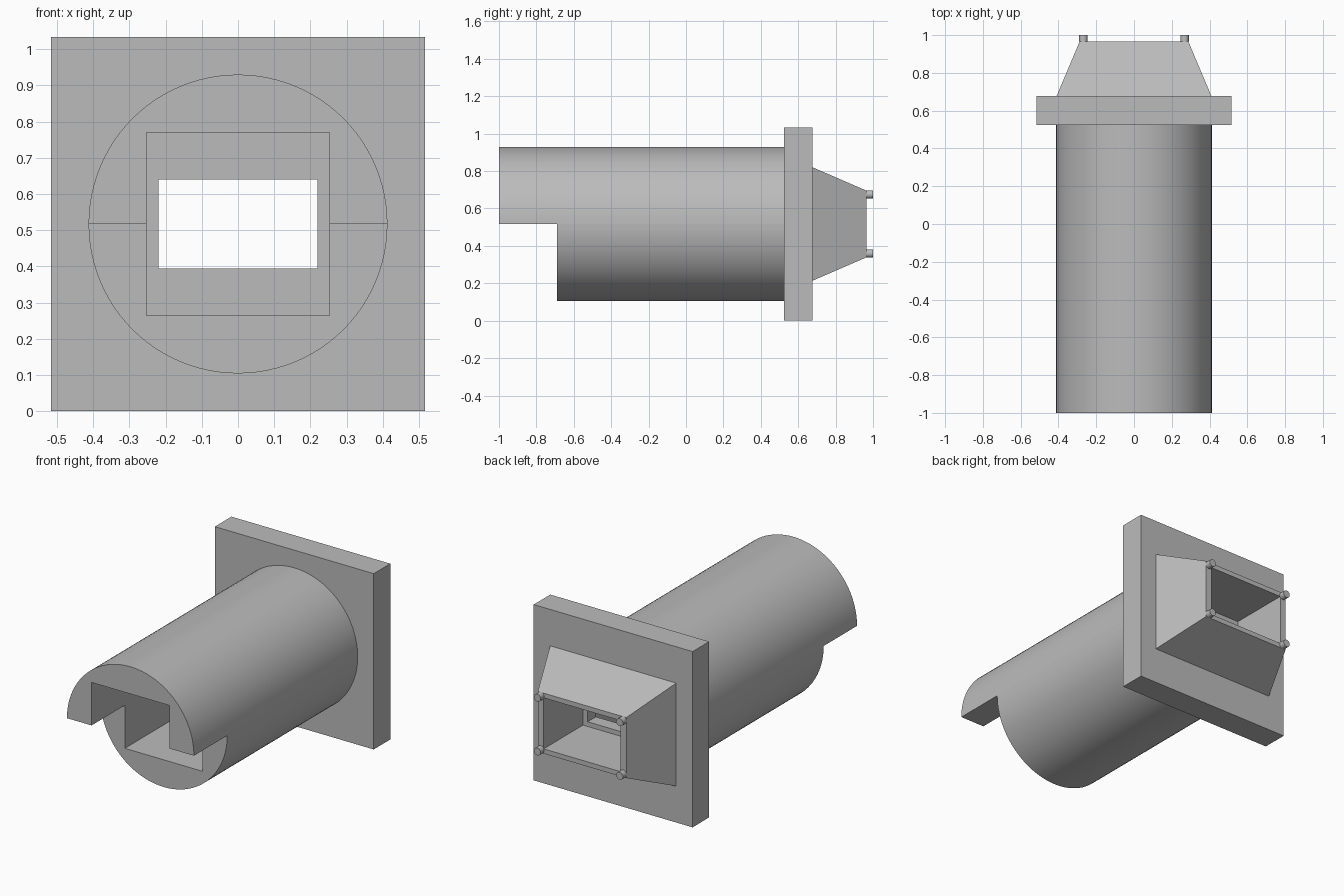
import bpy, bmesh, math

if "Cube" in bpy.data.objects:
    bpy.data.objects.remove(bpy.data.objects["Cube"], do_unlink=True)

AXIS = 0.517            # height of the barrel axis
RADIUS = 0.413
BORE = 0.253            # half size of the square bore
PLATE_FRONT, PLATE_BACK, FUNNEL_END = 0.523, 0.677, 0.966

grey = bpy.data.materials.new("grey")
grey.use_nodes = True
COLOUR = (0.5, 0.5, 0.5, 1)
grey.diffuse_color = COLOUR
grey.node_tree.nodes["Principled BSDF"].inputs["Base Color"].default_value = COLOUR


def finish(name, bm, smooth=False):
    bmesh.ops.recalc_face_normals(bm, faces=bm.faces)
    mesh = bpy.data.meshes.new(name)
    bm.to_mesh(mesh)
    bm.free()
    mesh.materials.append(grey)
    obj = bpy.data.objects.new(name, mesh)
    bpy.context.collection.objects.link(obj)
    if smooth:
        bpy.ops.object.select_all(action="DESELECT")
        obj.select_set(True)
        bpy.context.view_layer.objects.active = obj
        bpy.ops.object.shade_smooth_by_angle(angle=math.radians(30))
    return obj


def half_barrel(name, side, y0, y1, steps=48):
    """Half round shell with a square channel, extruded along y."""
    outline = [(RADIUS * math.cos(math.pi * i / steps), RADIUS * math.sin(math.pi * i / steps))
               for i in range(steps + 1)]
    outline += [(-BORE, 0), (-BORE, BORE), (BORE, BORE), (BORE, 0)]
    bm = bmesh.new()
    face = bm.faces.new([bm.verts.new((x, y0, AXIS + side * z)) for x, z in outline])
    moved = bmesh.ops.extrude_face_region(bm, geom=[face], use_keep_orig=True)["geom"]
    bmesh.ops.translate(bm, vec=(0, y1 - y0, 0),
                        verts=[v for v in moved if isinstance(v, bmesh.types.BMVert)])
    return finish(name, bm, smooth=True)


def rectangle_loft(name, sections, closed):
    """Joins rectangles given as (y, half width, half height)."""
    bm = bmesh.new()
    rings = [[bm.verts.new((sx * w, y, AXIS + sz * h))
              for sx, sz in ((-1, -1), (1, -1), (1, 1), (-1, 1))] for y, w, h in sections]
    pairs = list(zip(rings, rings[1:]))
    if closed:
        pairs.append((rings[-1], rings[0]))
    for a, b in pairs:
        for i in range(4):
            j = (i + 1) % 4
            bm.faces.new((a[i], a[j], b[j], b[i]))
    return finish(name, bm)


# Barrel: the upper half reaches further forward than the lower one
half_barrel("upper_barrel", 1, -1, PLATE_FRONT)
half_barrel("lower_barrel", -1, -0.69, PLATE_FRONT)

# Square flange with a stepped window
OPENING, WINDOW, STEP = (0.25, 0.15), (0.22, 0.1225), 0.6
rectangle_loft("flange_plate", [
    (PLATE_FRONT, AXIS, AXIS), (PLATE_BACK, AXIS, AXIS), (PLATE_BACK, *OPENING),
    (STEP, *OPENING), (STEP, *WINDOW), (PLATE_FRONT, *WINDOW)], closed=True)

# Tapered hollow funnel behind the flange
rectangle_loft("funnel", [
    (PLATE_BACK, 0.41, 0.303), (FUNNEL_END, 0.288, 0.178),
    (FUNNEL_END, *OPENING), (PLATE_BACK, *OPENING)], closed=False)

# Four small round pegs on the funnel rim
for sx, side in ((-1, "right"), (1, "left")):
    for sz, level in ((-1, "lower"), (1, "upper")):
        bpy.ops.mesh.primitive_cylinder_add(
            vertices=32, radius=0.022, depth=1 - FUNNEL_END,
            location=(sx * 0.268, (1 + FUNNEL_END) / 2, AXIS + sz * 0.158),
            rotation=(math.pi / 2, 0, 0))
        peg = bpy.context.object
        peg.name = f"{level}_{side}_peg"
        peg.data.materials.append(grey)
        bpy.ops.object.shade_smooth_by_angle(angle=math.radians(30))
